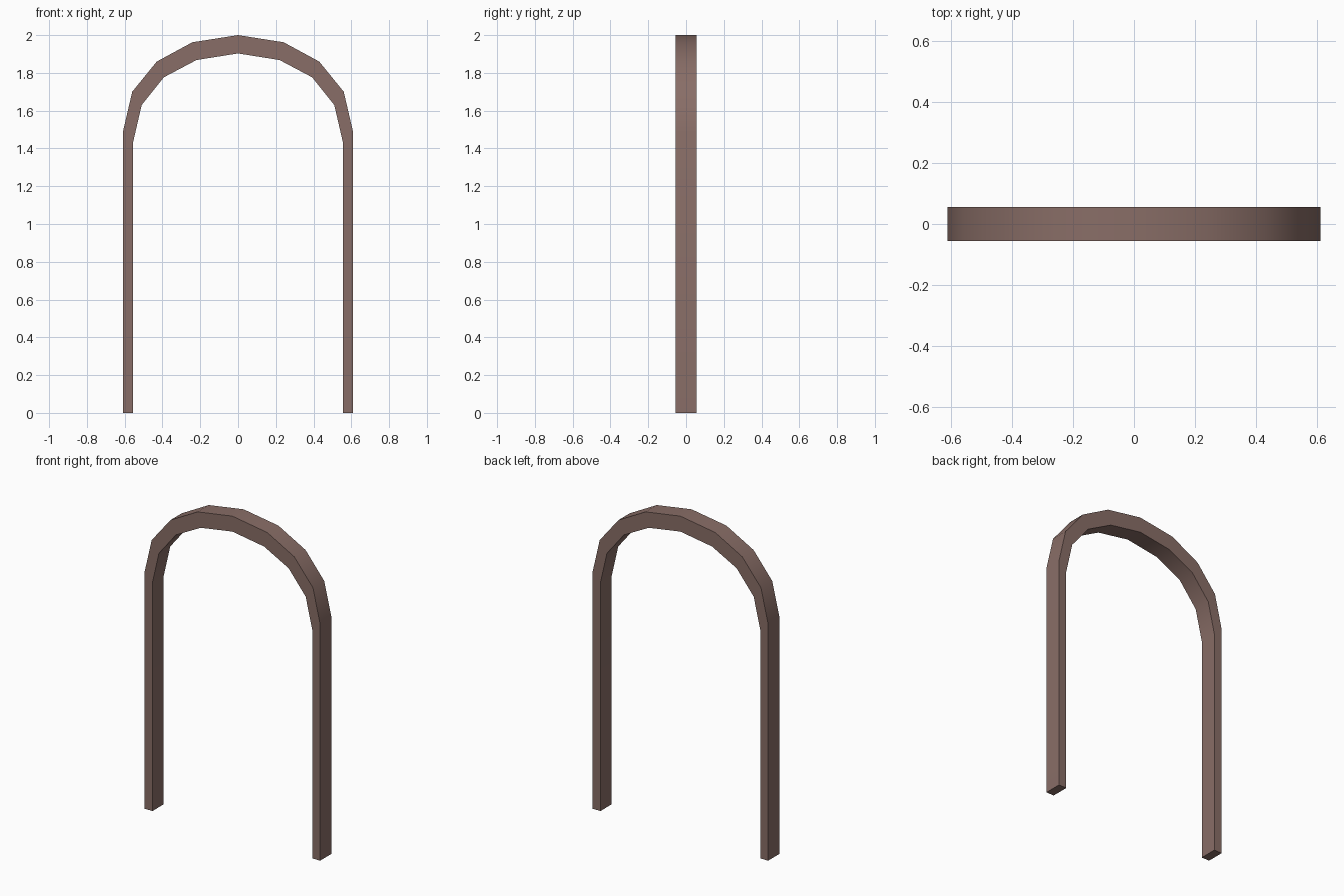
import bpy, bmesh, math

if "Cube" in bpy.data.objects:
    bpy.data.objects.remove(bpy.data.objects["Cube"])

HALF_DEPTH = 0.056

# Right half of the arch, from foot to crown: (outer x, z), (inner x, z)
half = [((0.61, 0.0), (0.555, 0.0)),
        ((0.61, 1.485), (0.555, 1.435)),
        ((0.56, 1.70), (0.51, 1.63)),
        ((0.43, 1.86), (0.392, 1.777)),
        ((0.242, 1.962), (0.22, 1.868)),
        ((0.0, 2.0), (0.0, 1.903))]
flip = lambda p: (-p[0], p[1])
stations = half + [(flip(o), flip(i)) for o, i in reversed(half[:-1])]

# Rectangular bar swept along the arch, closed at both feet
bm = bmesh.new()
rings = []
for (ox, oz), (ix, iz) in stations:
    corners = [(ox, -HALF_DEPTH, oz), (ox, HALF_DEPTH, oz),
               (ix, HALF_DEPTH, iz), (ix, -HALF_DEPTH, iz)]
    rings.append([bm.verts.new(c) for c in corners])
for a, b in zip(rings, rings[1:]):
    for k in range(4):
        n = (k + 1) % 4
        bm.faces.new((a[k], a[n], b[n], b[k]))
bm.faces.new(rings[0])
bm.faces.new(rings[-1])
bmesh.ops.recalc_face_normals(bm, faces=bm.faces)

mesh = bpy.data.meshes.new("arch_frame")
bm.to_mesh(mesh)
bm.free()
arch = bpy.data.objects.new("arch_frame", mesh)
bpy.context.collection.objects.link(arch)

# Brown finish
mat = bpy.data.materials.new("brown_wood")
mat.diffuse_color = (0.25, 0.155, 0.135, 1)
mat.use_nodes = True
mat.node_tree.nodes["Principled BSDF"].inputs["Base Color"].default_value = mat.diffuse_color
mesh.materials.append(mat)

# Soft shading along the curve, crisp long edges
bpy.context.view_layer.objects.active = arch
arch.select_set(True)
bpy.ops.object.shade_smooth_by_angle(angle=math.radians(40))
